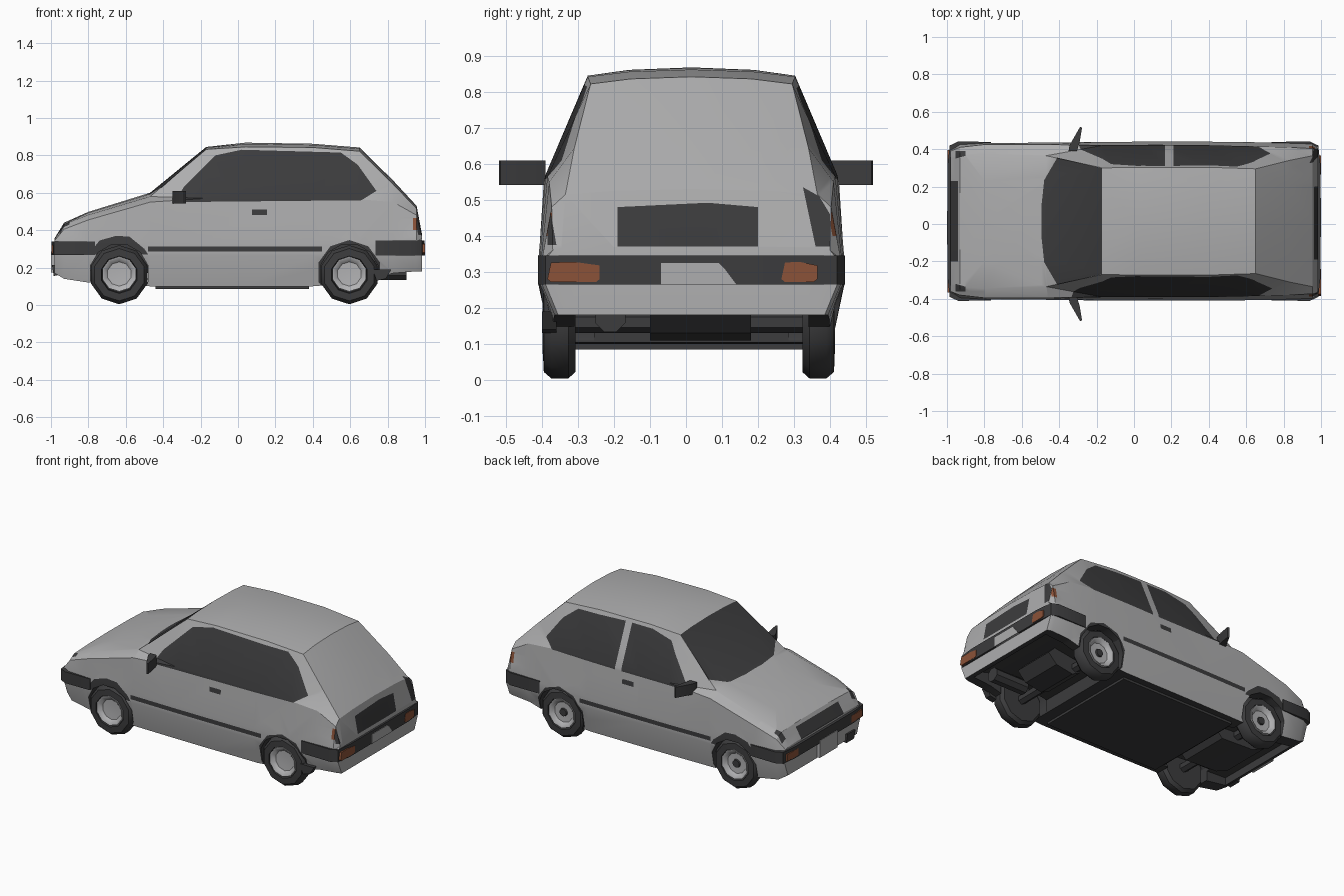
import bpy, bmesh, math
from mathutils import Vector

if "Cube" in bpy.data.objects:
    bpy.data.objects.remove(bpy.data.objects["Cube"])

CY = 0.015  # body centre line


def material(name, rgb):
    m = bpy.data.materials.new(name)
    m.diffuse_color = (*rgb, 1)
    m.use_nodes = True
    m.node_tree.nodes["Principled BSDF"].inputs["Base Color"].default_value = m.diffuse_color
    return m


PAINT = material("grey paint", (0.42, 0.42, 0.425))
DARK = material("dark trim and glass", (0.045, 0.045, 0.047))
AMBER = material("amber lamp", (0.26, 0.085, 0.04))
RIM = material("rim metal", (0.45, 0.45, 0.46))


def finish(name, bm, mats, angle=30):
    bmesh.ops.recalc_face_normals(bm, faces=bm.faces)
    me = bpy.data.meshes.new(name)
    bm.to_mesh(me)
    bm.free()
    for m in mats:
        me.materials.append(m)
    ob = bpy.data.objects.new(name, me)
    bpy.context.collection.objects.link(ob)
    smooth(ob, angle)
    return ob


def smooth(ob, angle):
    bpy.ops.object.select_all(action='DESELECT')
    ob.select_set(True)
    bpy.context.view_layer.objects.active = ob
    bpy.ops.object.shade_smooth_by_angle(angle=math.radians(angle))


def prism(name, outline, axis, a, b, mat, angle=30):
    """Extrude a 2D outline along an axis from a to b."""
    def put(p, d):
        q = list(p)
        q.insert(axis, d)
        return q
    bm = bmesh.new()
    lo = [bm.verts.new(put(p, a)) for p in outline]
    hi = [bm.verts.new(put(p, b)) for p in outline]
    bm.faces.new(lo)
    bm.faces.new(hi)
    n = len(lo)
    for i in range(n):
        j = (i + 1) % n
        bm.faces.new((lo[i], lo[j], hi[j], hi[i]))
    return finish(name, bm, [mat], angle)


def rect(a0, a1, b0, b1):
    return [(a0, b0), (a1, b0), (a1, b1), (a0, b1)]


def ngon(cx, cz, r, n):
    return [(cx + r * math.cos(math.tau * (i + .5) / n), cz + r * math.sin(math.tau * (i + .5) / n))
            for i in range(n)]


def paint(bm, outline, axis, sign, index, lim=0.3):
    """Cut a convex outline into the faces looking along an axis and colour it."""
    def lift(p):
        q = list(p)
        q.insert(axis, 0)
        return Vector(q)
    pts = [lift(p) for p in outline]
    mid = sum(pts, Vector()) / len(pts)
    view = Vector([1 if k == axis else 0 for k in range(3)])
    planes = []
    for i, p in enumerate(pts):
        n = (pts[(i + 1) % len(pts)] - p).cross(view).normalized()
        planes.append((p, n if n.dot(mid - p) > 0 else -n))

    def inside():
        return [f for f in bm.faces if f.normal[axis] * sign > lim and
                all(max((v.co - p).dot(n) for v in f.verts) > 1e-4 for p, n in planes)]
    for p, n in planes:
        fs = inside()
        es = list({e for f in fs for e in f.edges})
        vs = list({v for f in fs for v in f.verts})
        bmesh.ops.bisect_plane(bm, geom=vs + es + fs, dist=1e-5, plane_co=p, plane_no=n)
        bm.normal_update()
    for f in inside():
        f.material_index = index


# Body shell: x, floor z, side w, belt w, belt z, roof edge w, roof edge z, centre z
ROWS = [
    (-.98, .17, .385, .375, .345, .34, .352, .358), (-.93, .14, .41, .395, .405, .35, .432, .44),
    (-.80, .12, .418, .41, .455, .36, .482, .498), (-.47, .10, .42, .41, .55, .35, .58, .60),
    (-.17, .10, .424, .405, .57, .285, .832, .845), (.04, .10, .425, .405, .57, .288, .845, .868),
    (.40, .10, .425, .405, .57, .288, .842, .862), (.65, .12, .422, .40, .565, .28, .822, .842),
    (.83, .17, .418, .395, .55, .325, .645, .665), (.955, .18, .415, .388, .48, .35, .515, .53),
    (.985, .18, .405, .385, .36, .36, .365, .37)]
bm = bmesh.new()
rings = []
for x, z0, w, bw, bz, tw, tz, mz in ROWS:
    half = [(w - .035, z0), (w, .265), (w, .335), (bw, bz), (tw, tz), (tw * .6, tz * .3 + mz * .7)]
    sec = half + [(0, mz)] + [(-y, z) for y, z in reversed(half)]
    rings.append([bm.verts.new((x, CY + y, z)) for y, z in sec])
for a, b in zip(rings, rings[1:]):
    for i in range(len(a)):
        j = (i + 1) % len(a)
        bm.faces.new((a[i], a[j], b[j], b[i]))
bm.faces.new(rings[0])
bm.faces.new(rings[-1])
bmesh.ops.recalc_face_normals(bm, faces=bm.faces)
bmesh.ops.triangulate(bm, faces=bm.faces)
bm.normal_update()
for f in bm.faces:
    if f.normal.z < -.6:
        f.material_index = 1

# Glass: windscreen, one long window on one side, a split pair on the other
paint(bm, [(-.17, CY - .283), (-.17, CY + .283), (-.41, CY + .34), (-.48, CY + .22), (-.495, CY + .08),
           (-.495, CY - .08), (-.48, CY - .22), (-.41, CY - .34)], 2, 1, 1)
paint(bm, [(-.34, .55), (.66, .56), (.74, .61), (.64, .75), (.55, .815), (.02, .83), (-.12, .80),
           (-.29, .63)], 1, -1, 1)
paint(bm, [(-.30, .555), (.165, .555), (.165, .825), (.02, .825), (-.12, .79)], 1, 1, 1)
paint(bm, [(.21, .555), (.66, .56), (.73, .61), (.64, .74), (.55, .81), (.21, .825)], 1, 1, 1)
for s in (-1, 1):
    # Side strip, door handle, arch trims and side marker
    paint(bm, rect(-.48, .45, .285, .312), 1, s, 1)
    paint(bm, rect(.075, .155, .48, .51), 1, s, 1)
    paint(bm, [(-.80, .27), (-.74, .345), (-.65, .37), (-.58, .365), (-.50, .30), (-.48, .27)], 1, s, 1)
    paint(bm, ngon(.595, .175, .172, 10), 1, s, 1)
    paint(bm, rect(.935, .968, .40, .465), 1, s, 2)
    # Headlamp corners and tail lamps
    paint(bm, [(-.955, CY + s * .335), (-.955, CY + s * .375), (-.90, CY + s * .375),
               (-.90, CY + s * .35)], 2, 1, 1)
paint(bm, [(.36, .37), (.40, .37), (.40, .46), (.37, .51), (.325, .535)], 0, 1, 1)
paint(bm, [(-.36, .375), (-.385, .375), (-.385, .46), (-.375, .46)], 0, 1, 1)
# Grille and rear number panel
paint(bm, rect(-.20, .23, .35, .42), 0, -1, 1, .2)
paint(bm, [(-.19, .37), (.20, .37), (.20, .48), (.06, .492), (-.19, .48)], 0, 1, 1, .2)
body = finish("body", bm, [PAINT, DARK, AMBER])


def carve(cut):
    """Subtract a solid from the body, leaving dark inner walls."""
    cut.data.materials.clear()
    for m in (PAINT, DARK, AMBER):
        cut.data.materials.append(m)
    for p in cut.data.polygons:
        p.material_index = 1
    cut.hide_render = True
    mod = body.modifiers.new("cut", 'BOOLEAN')
    mod.operation = 'DIFFERENCE'
    mod.solver = 'EXACT'
    mod.object = cut
    bpy.context.view_layer.objects.active = body
    bpy.ops.object.modifier_apply(modifier=mod.name)
    bpy.data.objects.remove(cut)


# Wheel wells and the hollow underside at both ends
for x in (-.635, .595):
    for s in (-1, 1):
        y = CY + s * .40
        carve(prism("well_cutter", ngon(x, .168, .16, 12), 1, y - .13, y + .13, DARK))
carve(prism("rear_cutter", [(.45, 0), (.955, 0), (.955, .22), (.85, .25), (.45, .19)], 1, -.31, .34, DARK))
carve(prism("front_cutter", [(-.93, 0), (-.46, 0), (-.46, .17), (-.93, .19)], 1, -.28, .31, DARK))
smooth(body, 38)


def lathe(name, profile, x, y, z, s, mat):
    """Revolve (radius, depth) points around a y axle."""
    n = 10
    bm = bmesh.new()
    rs = [[bm.verts.new((px, y + s * d, pz)) for px, pz in ngon(x, z, r, n)] for r, d in profile]
    for a, b in zip(rs, rs[1:]):
        for i in range(n):
            j = (i + 1) % n
            bm.faces.new((a[i], a[j], b[j], b[i]))
    bm.faces.new(rs[0])
    bm.faces.new(rs[-1])
    return finish(name, bm, [mat], 40)


# Wheels
for label, x in (("front", -.635), ("rear", .595)):
    for s in (-1, 1):
        y = .008 + s * .36
        lathe(label + "_tyre", [(.10, -.045), (.14, -.045), (.158, -.025), (.158, .022), (.14, .043),
                                (.10, .045), (.095, .02)], x, y, .162, s, DARK)
        lathe(label + "_rim", [(.094, .015), (.094, .046), (.085, .044), (.065, .024), (.03, .022)],
              x, y, .166, s, RIM)
        if s > 0:
            lathe(label + "_hub", [(.028, .015), (.024, .032)], x, y, .166, s, DARK)
    prism(label + "_axle", ngon(x, .16, .03, 6), 1, -.32, .33, DARK)

# Wrap-around bumpers
for label, s, inner, z0, z1 in (("front", -1, .765, .267, .34), ("rear", 1, .735, .265, .345)):
    side = [(inner, .424), (.94, .426), (.985, .405), (.997, .30)]
    plan = [(s * x, CY + y) for x, y in side] + [(s * x, CY - y) for x, y in reversed(side)]
    prism(label + "_bumper", plan, 2, z0, z1, DARK)

# Bumper lamps and plates
for label, y0, y1 in (("left", -.385, -.24), ("right", .265, .365)):
    m = (y0 + y1) / 2
    prism("rear_lamp_" + label, [(y0, .28), (y0 + .01, .272), (y1 - .01, .272), (y1, .28), (y1, .318),
                                 (m, .328), (y0 + .01, .326)], 0, .985, .999, AMBER)
for s in (-1, 1):
    prism("front_lamp", rect(CY + s * .27, CY + s * .38, .275, .32), 0, -.998, -.985, AMBER)
prism("rear_plate", [(-.07, .265), (.14, .265), (.11, .305), (.09, .325), (-.07, .325)], 0, .985, 1.0, PAINT)
prism("front_plate", rect(-.11, .07, .175, .285), 0, -1.0, -.978, PAINT)
prism("front_tow_guard", [(-.995, .215), (-.97, .21), (-.96, .16), (-.985, .155)], 1, -.30, -.22, DARK)

# Door mirrors
for s in (-1, 1):
    prism("mirror", [(-.35, s * .39), (-.345, s * .42), (-.288, s * .52), (-.278, s * .515),
                     (-.29, s * .44), (-.305, s * .39)], 2, .542, .61, DARK)

# Underside: floor pan, engine, tank, exhaust
prism("floor_pan", rect(-.44, .38, -.33, .36), 2, .085, .12, DARK)
prism("engine_tray", [(-.84, .15), (-.75, .11), (-.52, .10), (-.48, .14), (-.60, .20), (-.84, .20)],
      1, -.15, .18, DARK)
prism("fuel_tank", [(.56, .14), (.62, .11), (.74, .13), (.80, .19), (.74, .25), (.56, .22)], 1, -.10, .18, DARK)
prism("silencer", ngon(-.21, .175, .045, 8), 0, .66, .90, DARK)
prism("tail_guard", [(.72, .19), (.74, .13), (.79, .14), (.82, .19)], 1, -.40, -.36, DARK)
